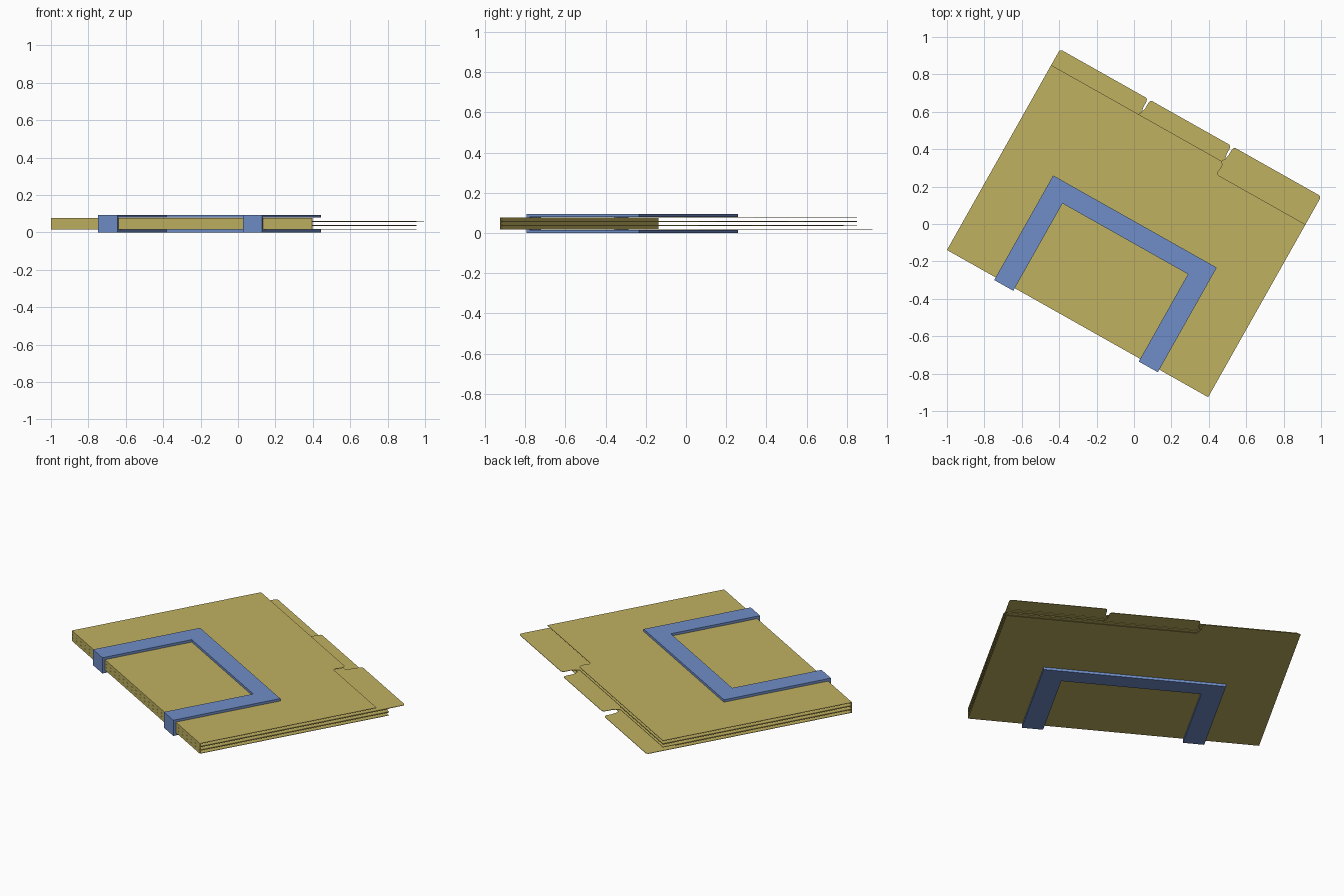
import bpy, bmesh, math

if "Cube" in bpy.data.objects:
    bpy.data.objects.remove(bpy.data.objects["Cube"])

ANGLE = math.radians(-29.4)      # whole stack is turned on the ground
ORIGIN = (-1.0, -0.139, 0.0)     # left end of the folder spines
W, H, TAB, CUT = 1.603, 1.135, 1.232, 1.06
BOUNDS = (0.0, 0.546, 1.057, W)  # where the three tabs meet
SHEET, PITCH, Z0 = 0.0025, 0.0208, 0.0165


def material(name, color):
    m = bpy.data.materials.new(name)
    m.diffuse_color = (*color, 1)
    m.use_nodes = True
    m.node_tree.nodes["Principled BSDF"].inputs["Base Color"].default_value = m.diffuse_color
    return m


def prism(bm, pts, z0, z1):
    """Extrude a flat outline from z0 to z1."""
    f = bm.faces.new([bm.verts.new((x, y, z0)) for x, y in pts])
    ext = bmesh.ops.extrude_face_region(bm, geom=[f])["geom"]
    top = [v for v in ext if isinstance(v, bmesh.types.BMVert)]
    bmesh.ops.translate(bm, verts=top, vec=(0, 0, z1 - z0))


def rect(x0, x1, y0, y1):
    return [(x0, y0), (x1, y0), (x1, y1), (x0, y1)]


def finish(bm, name, mat):
    bmesh.ops.recalc_face_normals(bm, faces=bm.faces[:])
    me = bpy.data.meshes.new(name)
    bm.to_mesh(me)
    bm.free()
    ob = bpy.data.objects.new(name, me)
    ob.location = ORIGIN
    ob.rotation_euler.z = ANGLE
    me.materials.append(mat)
    bpy.context.collection.objects.link(ob)
    return ob


def tab_side(k, s):
    """Rising edge of a tab: s=1 for its left side, s=-1 for its right side."""
    c = BOUNDS[k]
    if k in (0, 3):   # outer edge of the folder with a rounded corner
        r = 0.016
        return [(c, H)] + [(c + s * r * (1 - math.cos(a)), TAB - r + r * math.sin(a))
                           for a in (0, math.pi / 6, math.pi / 3, math.pi / 2)]
    prof = [(-0.012, H), (0.0, H + 0.02), (0.006, H + 0.045),
            (0.006, TAB - 0.02), (0.01, TAB - 0.005), (0.02, TAB)]
    return [(c + s * x, y) for x, y in prof]


def notch_side(k, s):
    """Falling edge of the front sheet's cutout, which bares the tab."""
    c = BOUNDS[k]
    if k in (0, 3):
        return [(c, CUT)]
    prof = [(-0.011, H), (0.003, H - 0.015), (0.005, H - 0.03),
            (0.001, H - 0.06), (0.004, H - 0.07), (0.013, CUT)]
    return [(c + s * x, y) for x, y in prof]


def sheet_outline(k, side):
    top = side(k, 1) + side(k + 1, -1)[::-1]
    pts = [(0, 0)]
    if k > 0:
        pts.append((0, H))
    pts += top
    if k < 2:
        pts.append((W, H))
    return pts + [(W, 0)]


gold = material("manila", (0.53, 0.44, 0.12))
blue = material("clip_blue", (0.16, 0.27, 0.58))

# Three folders: tabbed back sheet, notched front sheet and folded spine
for k, name in enumerate(("bottom_folder", "middle_folder", "top_folder")):
    z = Z0 + k * PITCH
    top = z + PITCH - 0.0006
    bm = bmesh.new()
    prism(bm, sheet_outline(k, tab_side), z, z + SHEET)
    prism(bm, sheet_outline(k, notch_side), top - SHEET, top)
    prism(bm, rect(0, W, 0, SHEET), z + SHEET, top - SHEET)
    finish(bm, name, gold)

# Clip: a U-shaped frame above and below, joined by two straps at the spine
L, R, WID, FRONT, BACK, INNER = 0.299, 1.303, 0.117, -0.016, 0.626, 0.52
CLIP_TOP, PLATE = 0.094, 0.0145
frame = [(L, FRONT), (L, BACK), (R, BACK), (R, FRONT), (R - WID, FRONT),
         (R - WID, INNER), (L + WID, INNER), (L + WID, FRONT)]
bm = bmesh.new()
prism(bm, frame, 0, PLATE)
prism(bm, frame, CLIP_TOP - PLATE, CLIP_TOP)
for x in (L, R - WID):
    prism(bm, rect(x, x + WID, FRONT, -0.001), PLATE, CLIP_TOP - PLATE)
bmesh.ops.remove_doubles(bm, verts=bm.verts[:], dist=1e-5)
finish(bm, "folder_clip", blue)
